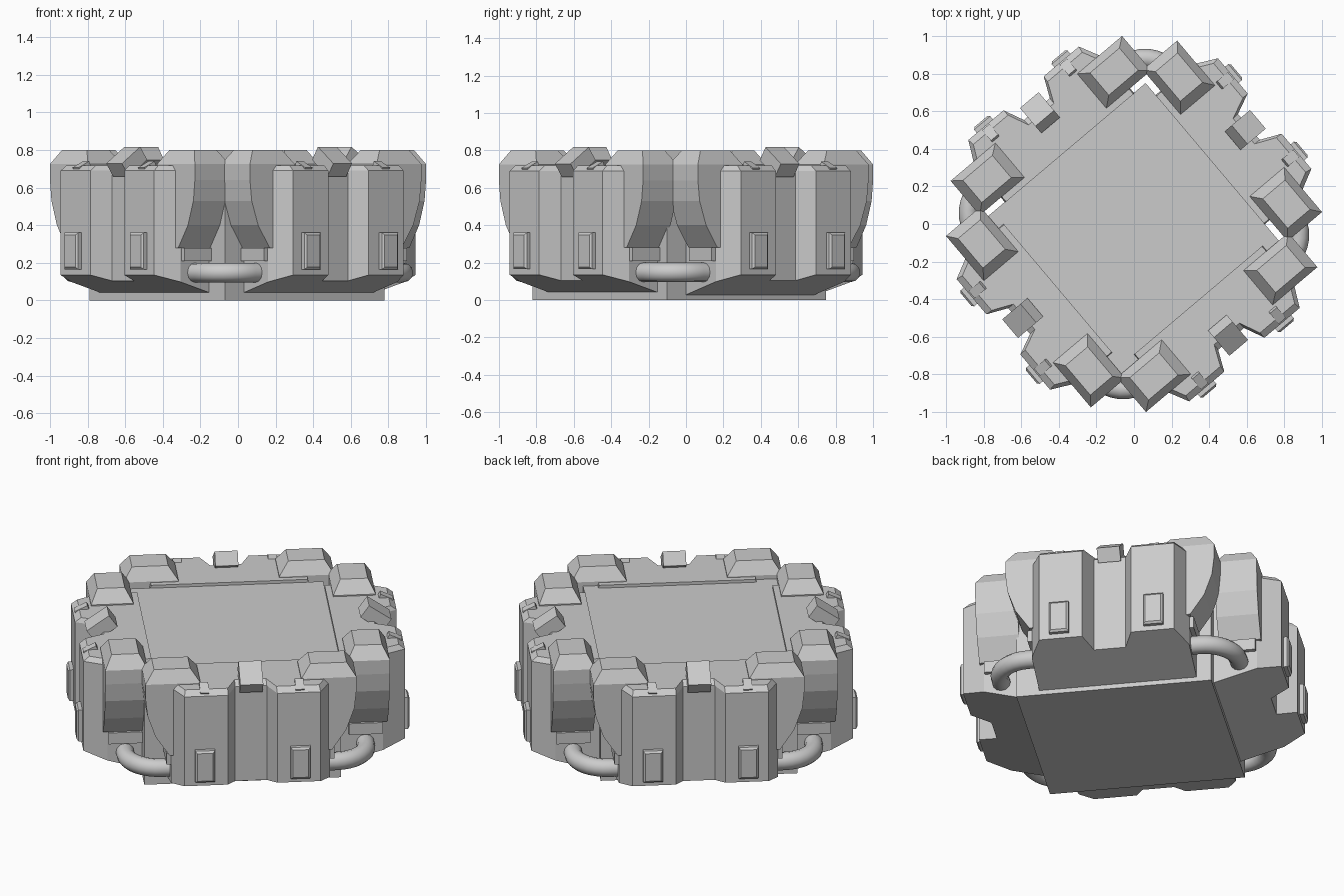
import bpy, bmesh, math
from mathutils import Matrix, Vector

if "Cube" in bpy.data.objects:
    bpy.data.objects.remove(bpy.data.objects["Cube"])

ANGLE = math.radians(40.2)      # whole model is turned about z

grey = bpy.data.materials.new("plain grey")
grey.diffuse_color = (0.6, 0.6, 0.6, 1)
grey.use_nodes = True
grey.node_tree.nodes["Principled BSDF"].inputs["Base Color"].default_value = grey.diffuse_color


def add_mesh(name, bm, turn):
    bmesh.ops.recalc_face_normals(bm, faces=bm.faces[:])
    bm.transform(Matrix.Rotation(turn, 4, 'Z'))
    me = bpy.data.meshes.new(name)
    bm.to_mesh(me)
    bm.free()
    me.materials.append(grey)
    ob = bpy.data.objects.new(name, me)
    bpy.context.collection.objects.link(ob)
    return ob


def loft(rings):
    """Closed solid through rings with equal point counts."""
    bm = bmesh.new()
    vs = [[bm.verts.new(p) for p in ring] for ring in rings]
    n = len(vs[0])
    for a, b in zip(vs, vs[1:]):
        for i in range(n):
            bm.faces.new((a[i], a[(i + 1) % n], b[(i + 1) % n], b[i]))
    bm.faces.new(vs[0][::-1])
    bm.faces.new(vs[-1])
    return bm


def rect(x0, x1, y0, y1, z):
    return [(x0, y0, z), (x1, y0, z), (x1, y1, z), (x0, y1, z)]


def box(size, centre, tilt=0):
    bm = bmesh.new()
    m = (Matrix.Translation(centre) @ Matrix.Rotation(tilt, 4, 'Y')
         @ Matrix.Diagonal((*size, 1)))
    bmesh.ops.create_cube(bm, size=1, matrix=m)
    return bm


# central square core, slightly off centre
add_mesh("core", box((1.114, 1.114, 0.70), (-0.026, -0.024, 0.35)), ANGLE)

# half outline of a wall: (radial, sideways)
HALF = [(0.80, 0.09), (0.91, 0.14), (0.91, 0.385), (0.78, 0.45), (0.53, 0.45)]
OUTLINE = [(r, -t) for r, t in reversed(HALF)] + HALF


def wall():
    bottom = [(r, t, 0.035 + 0.1 * (r - 0.557) / 0.353) for r, t in OUTLINE]
    edge = [(r, t, 0.69) for r, t in OUTLINE]
    top = [(r - 0.035 if r > 0.6 else r, t * 0.985, 0.718) for r, t in OUTLINE]
    return loft([bottom, edge, top])


# curved corner pad: (height, sideways reach)
PAD = [(0.28, 0.46), (0.40, 0.54), (0.53, 0.585), (0.64, 0.597), (0.725, 0.597)]


def pad(s):
    rings = [rect(0.565, 0.805, s * 0.285, s * t, z) for z, t in PAD]
    rings.append(rect(0.61, 0.765, s * 0.34, s * 0.545, 0.80))
    return loft(rings)


def plate(s):
    def ring(r, d):
        y = s * 0.27
        return [(r, y - 0.056 + d, 0.165 + d), (r, y + 0.056 - d, 0.165 + d),
                (r, y + 0.056 - d, 0.36 - d), (r, y - 0.056 + d, 0.36 - d)]
    return loft([ring(0.90, 0), ring(0.932, 0), ring(0.942, 0.012)])


def pipe(turn):
    # bent pipe joining two neighbouring walls round a corner
    c, rad = 0.68, 0.19
    pts = [(c, 0.40)]
    pts += [(c - rad + rad * math.cos(a), c - rad + rad * math.sin(a))
            for a in [math.pi / 2 * i / 8 for i in range(9)]]
    pts.append((0.40, c))
    cu = bpy.data.curves.new("pipe_path", 'CURVE')
    cu.dimensions = '3D'
    cu.bevel_depth = 0.052
    cu.bevel_resolution = 4
    cu.use_fill_caps = True
    sp = cu.splines.new('POLY')
    sp.points.add(len(pts) - 1)
    for p, (x, y) in zip(sp.points, pts):
        p.co = (x, y, 0.148, 1)
    tmp = bpy.data.objects.new("pipe_path", cu)
    bpy.context.collection.objects.link(tmp)
    dg = bpy.context.evaluated_depsgraph_get()
    bm = bmesh.new()
    me = bpy.data.meshes.new_from_object(tmp.evaluated_get(dg))
    bm.from_mesh(me)
    bpy.data.objects.remove(tmp)
    for f in bm.faces:
        f.smooth = len(f.verts) == 4
    add_mesh("corner_pipe", bm, turn)


for k in range(4):
    turn = ANGLE + k * math.pi / 2
    add_mesh("side_wall", wall(), turn)
    # tilted block in the middle of each wall top
    add_mesh("tilted_block", box((0.155, 0.13, 0.085), (0.775, 0, 0.738),
                                 math.radians(35)), turn)
    for s in (-1, 1):
        add_mesh("corner_pad", pad(s), turn)
        add_mesh("front_plate", plate(s), turn)
        add_mesh("pad_support", box((0.19, 0.17, 0.07), (0.68, s * 0.39, 0.245)), turn)
        add_mesh("top_tab", box((0.08, 0.05, 0.03), (0.86, s * 0.27, 0.71),
                                math.radians(25)), turn)
    pipe(turn)
